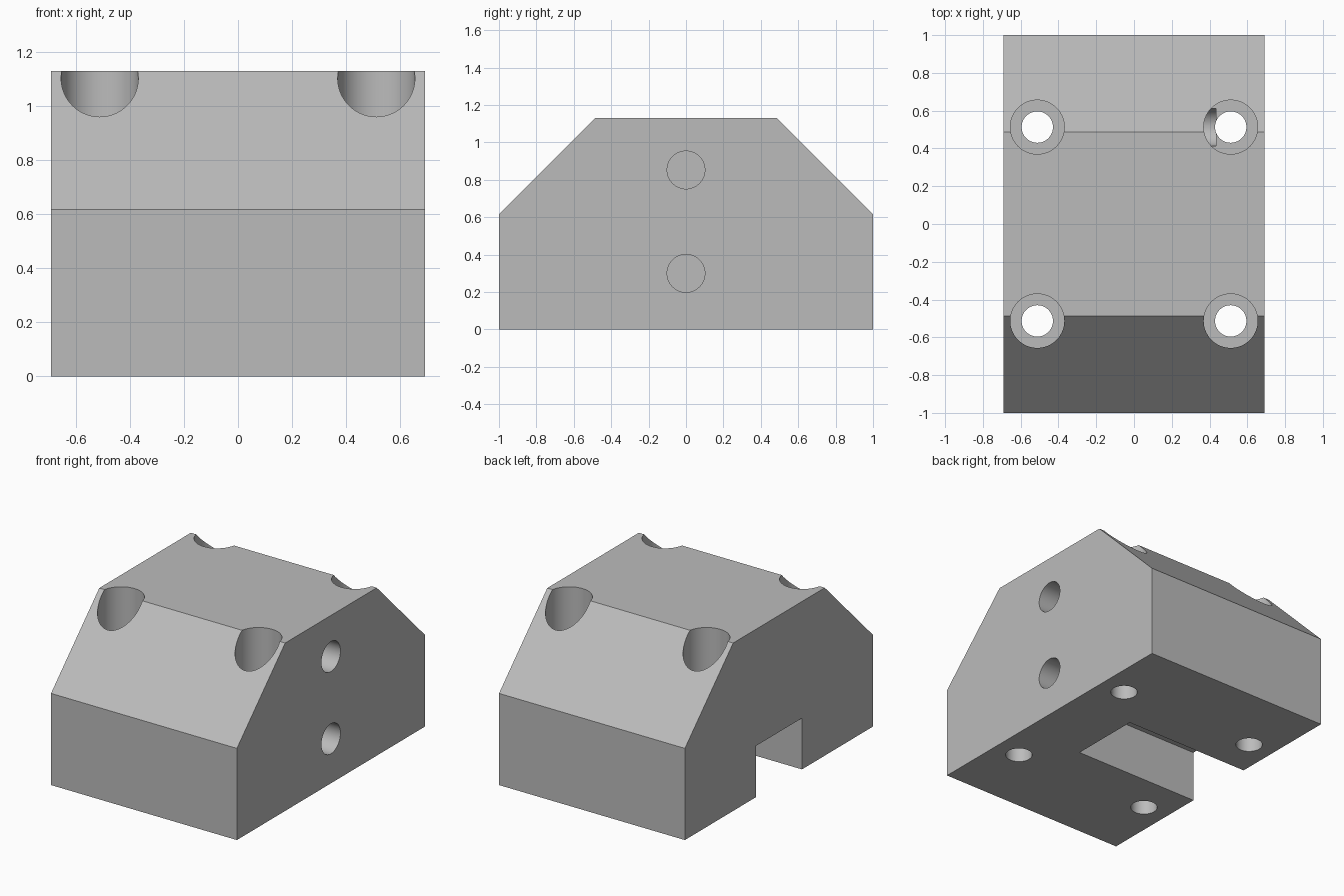
import bpy
import bmesh
from math import radians, pi
from mathutils import Matrix, Vector

old = bpy.data.objects.get("Cube")
if old:
    bpy.data.objects.remove(old, do_unlink=True)

HALF_X, TOP, SHOULDER, RIDGE = 0.692, 1.13, 0.617, 0.487

grey = bpy.data.materials.new("light grey")
grey.use_nodes = True
colour = (0.5, 0.5, 0.5, 1)
grey.diffuse_color = colour
grey.node_tree.nodes["Principled BSDF"].inputs["Base Color"].default_value = colour


def add_object(name, bm):
    bmesh.ops.recalc_face_normals(bm, faces=bm.faces)
    mesh = bpy.data.meshes.new(name)
    bm.to_mesh(mesh)
    bm.free()
    mesh.materials.append(grey)
    obj = bpy.data.objects.new(name, mesh)
    bpy.context.collection.objects.link(obj)
    return obj


def activate(obj):
    bpy.ops.object.select_all(action="DESELECT")
    obj.select_set(True)
    bpy.context.view_layer.objects.active = obj


def cut(body, bm):
    """Subtract a solid from the body and discard the cutter."""
    cutter = add_object("cutter", bm)
    cutter.hide_render = True
    mod = body.modifiers.new("cut", "BOOLEAN")
    mod.operation = "DIFFERENCE"
    mod.solver = "EXACT"
    mod.object = cutter
    activate(body)
    bpy.ops.object.modifier_apply(modifier=mod.name)
    bpy.data.objects.remove(cutter, do_unlink=True)


def drill(body, start, end, radius):
    """Cut a round hole between two points."""
    a, b = Vector(start), Vector(end)
    turn = (b - a).to_track_quat("Z", "Y").to_matrix().to_4x4()
    bm = bmesh.new()
    bmesh.ops.create_cone(bm, cap_ends=True, segments=64, radius1=radius,
                          radius2=radius, depth=(b - a).length,
                          matrix=Matrix.Translation((a + b) / 2) @ turn)
    cut(body, bm)


# Block: chamfered profile extruded across x
bm = bmesh.new()
profile = [(-1, 0), (1, 0), (1, SHOULDER), (RIDGE, TOP), (-RIDGE, TOP), (-1, SHOULDER)]
face = bm.faces.new([bm.verts.new((-HALF_X, y, z)) for y, z in profile])
extruded = bmesh.ops.extrude_face_region(bm, geom=[face])["geom"]
bmesh.ops.translate(bm, vec=(2 * HALF_X, 0, 0),
                    verts=[v for v in extruded if isinstance(v, bmesh.types.BMVert)])
block = add_object("clamp_block", bm)

# Slot open to the underside and the -x side
bm = bmesh.new()
bmesh.ops.create_cube(bm, size=1, matrix=Matrix.Translation((-0.38, 0, 0.07))
                      @ Matrix.Diagonal((1.24, 0.49, 0.55, 1)))
cut(block, bm)

# Four vertical bolt holes with deep counterbores
for x in (-0.512, 0.512):
    for y in (-0.513, 0.513):
        drill(block, (x, y, 0.2), (x, y, 1.4), 0.143)
        drill(block, (x, y, -0.1), (x, y, 0.4), 0.083)

# Two blind holes in the +x side
for z in (0.3, 0.853):
    drill(block, (0.43, 0, z), (0.8, 0, z), 0.101)

# Hidden cross pocket meeting one bolt hole
drill(block, (0.18, 0.513, 0.19), (0.435, 0.513, 0.19), 0.1)

activate(block)
bpy.ops.object.shade_smooth_by_angle(angle=radians(30))
